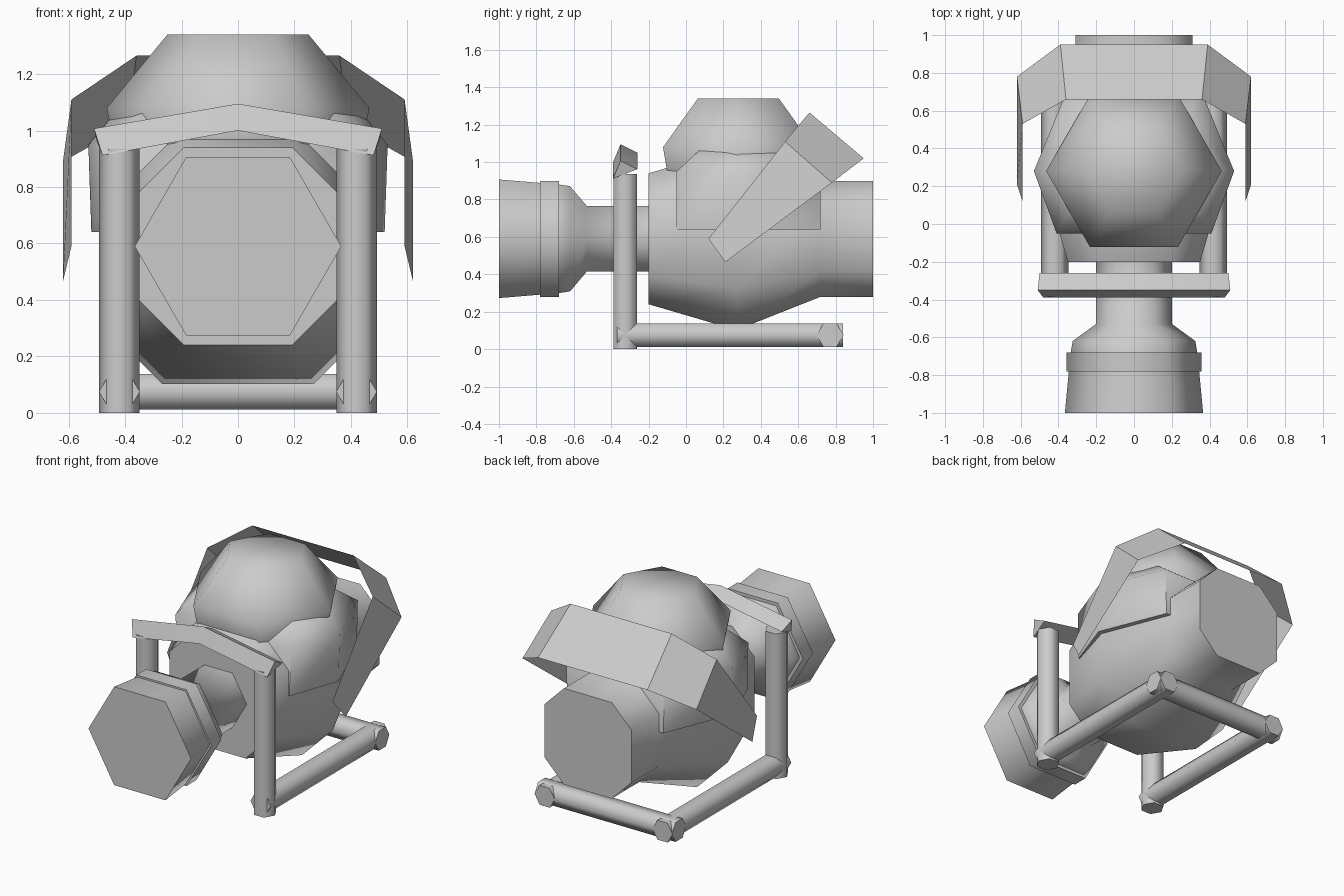
import bpy, bmesh
from math import sin, cos, radians, tau
from mathutils import Vector

cube = bpy.data.objects.get("Cube")
if cube:
    bpy.data.objects.remove(cube, do_unlink=True)

grey = bpy.data.materials.new("plain grey")
grey.use_nodes = True
colour = (0.6, 0.6, 0.6, 1)
grey.diffuse_color = colour
grey.node_tree.nodes["Principled BSDF"].inputs["Base Color"].default_value = colour

AXIS_Z = 0.59


def loft(name, sections, closed=True, smooth=65):
    """Skin a row of matching cross-sections; closed ones get end caps."""
    bm = bmesh.new()
    rows = [[bm.verts.new(p) for p in s] for s in sections]
    n = len(rows[0])
    for a, b in zip(rows, rows[1:]):
        for i in range(n if closed else n - 1):
            j = (i + 1) % n
            bm.faces.new((a[i], a[j], b[j], b[i]))
    if closed:
        bm.faces.new(rows[0][::-1])
        bm.faces.new(rows[-1])
    bmesh.ops.recalc_face_normals(bm, faces=bm.faces)
    mesh = bpy.data.meshes.new(name)
    bm.to_mesh(mesh)
    bm.free()
    mesh.materials.append(grey)
    ob = bpy.data.objects.new(name, mesh)
    bpy.context.collection.objects.link(ob)
    bpy.ops.object.select_all(action="DESELECT")
    ob.select_set(True)
    bpy.context.view_layer.objects.active = ob
    if smooth:
        bpy.ops.object.shade_smooth_by_angle(angle=radians(smooth))
    return ob


def hexagon(r):
    return [(r * cos(tau * i / 6), r * sin(tau * i / 6)) for i in range(6)]


def chamfered(a):
    h = a * 0.55
    return [(a, -h), (a, h), (h, a), (-h, a), (-a, h), (-a, -h), (-h, -a), (h, -a)]


def tube(name, start, end, r=0.072):
    p, q = Vector(start), Vector(end)
    turn = (q - p).to_track_quat("Z", "Y")
    ring = [turn @ Vector((x, y, 0)) for x, y in hexagon(r)]
    loft(name, [[c + v for v in ring] for c in (p, q)])


# Nozzle: stepped six-sided barrel along y
nozzle = [(-1, .366), (-.78, .345), (-.78, .358), (-.68, .358),
          (-.68, .335), (-.62, .325), (-.53, .202), (-.15, .202)]
loft("nozzle", [[(x, y, AXIS_Z + z) for x, z in hexagon(r)] for y, r in nozzle])

# Main body: chamfered barrel, swelling in the middle
body = [(-.2, .35), (.27, .488), (.72, .31), (1, .31)]
loft("main_body", [[(x, y, AXIS_Z + z) for x, z in chamfered(a)] for y, a in body])

# Dome: tapered six-sided cap on top
loft("dome", [[(x, .28 + y, z) for x, y in hexagon(r)]
              for z, r in ((.95, .44), (1.08, .465), (1.34, .25))])

# Collar under the dome, with shoulders at both sides
collar = [(.53, .28), (.35, .72), (-.35, .72), (-.53, .28), (-.41, -.05), (.41, -.05)]
loft("side_collar", [[(x * s, .3 + (y - .3) * t, z) for x, y in collar]
                     for z, s, t in ((.64, .98, 1), (.95, 1, 1), (1.08, .8, .6))])

# Visor: folded tapering band, one half listed from tip to crown
half = [((.59, .12, .59), (.62, .21, .465)),
        ((.59, .53, 1.11), (.62, .78, .89)),
        ((.36, .66, 1.265), (.39, .95, 1.02))]
other = [[(-x, y, z) for x, y, z in pair] for pair in reversed(half)]
loft("visor_band", half + other, closed=False, smooth=0)

# Carrying frame: posts, side rails, back rail
for side, word in ((1, "left"), (-1, "right")):
    x = side * .42
    tube(word + "_post", (x, -.325, 0), (x, -.325, .935))
    tube(word + "_rail", (x, -.37, .075), (x, .84, .075))
tube("back_rail", (-.49, .77, .075), (.49, .77, .075))

# Handle: bent wedge-shaped bar over the posts
wedge = [(-.39, 1.0, .48), (-.35, 1.095, .51), (-.26, 1.05, .5)]
loft("handle", [[(w * k, y, z - .088 * abs(k)) for y, z, w in wedge]
                for k in (-1, 0, 1)], smooth=30)
